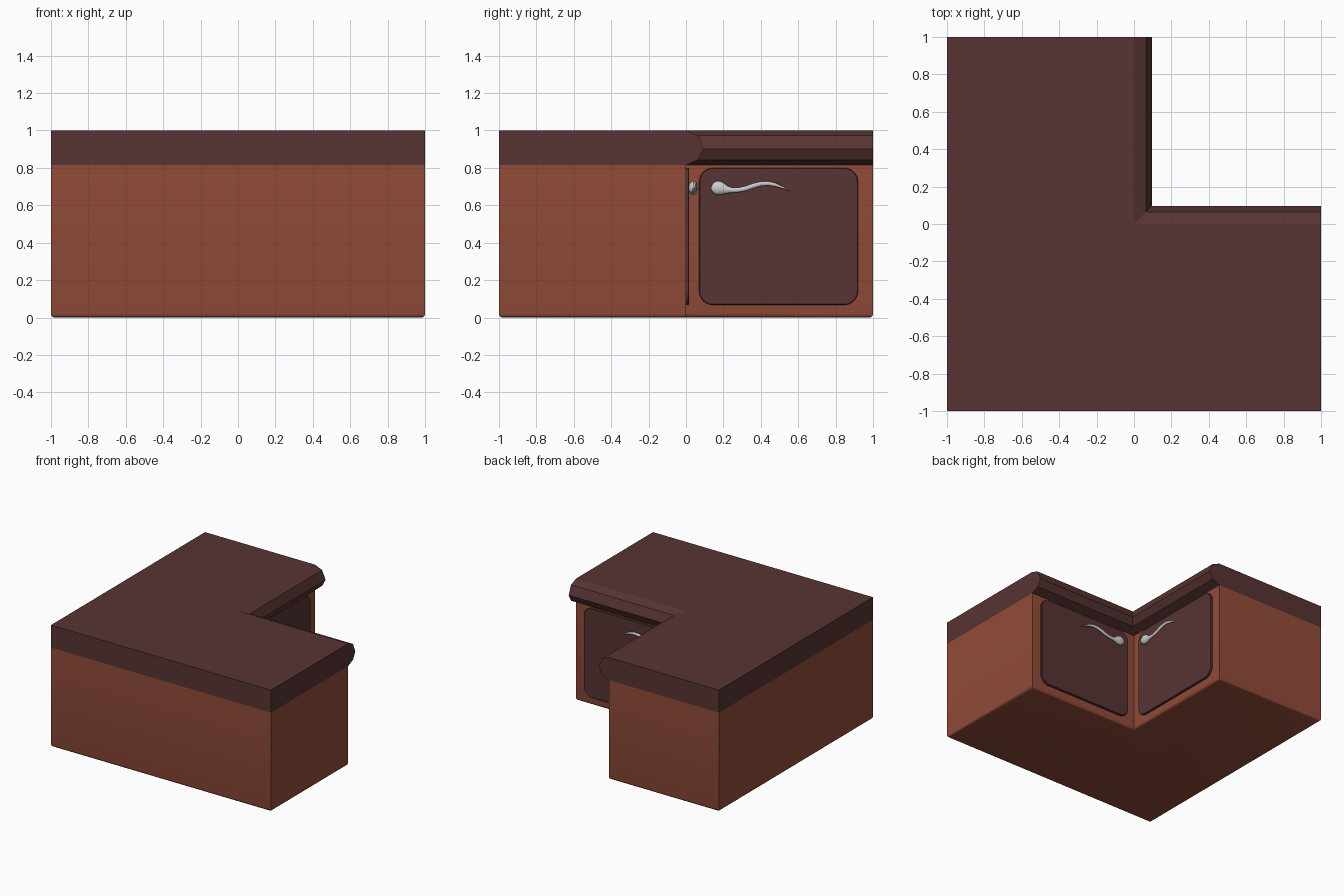
import bpy, bmesh
from math import cos, sin, pi, radians

if "Cube" in bpy.data.objects:
    bpy.data.objects.remove(bpy.data.objects["Cube"])


def material(name, rgb):
    m = bpy.data.materials.new(name)
    m.diffuse_color = (*rgb, 1)
    m.use_nodes = True
    m.node_tree.nodes["Principled BSDF"].inputs["Base Color"].default_value = m.diffuse_color
    return m


CLAY = material("clay_wood", (0.29, 0.072, 0.041))
DARK = material("dark_wood", (0.095, 0.034, 0.033))


def finish(name, bm, mat=None, smooth=None):
    bmesh.ops.recalc_face_normals(bm, faces=bm.faces)
    me = bpy.data.meshes.new(name)
    bm.to_mesh(me)
    bm.free()
    ob = bpy.data.objects.new(name, me)
    bpy.context.collection.objects.link(ob)
    if mat:
        me.materials.append(mat)
    if smooth:
        bpy.ops.object.select_all(action='DESELECT')
        ob.select_set(True)
        bpy.context.view_layer.objects.active = ob
        bpy.ops.object.shade_smooth_by_angle(angle=radians(smooth))
    return ob


def loft(rings):
    """Closed rings joined by quads and capped at both ends."""
    bm = bmesh.new()
    vs = [[bm.verts.new(p) for p in r] for r in rings]
    n = len(vs[0])
    for a, b in zip(vs, vs[1:]):
        for i in range(n):
            j = (i + 1) % n
            bm.faces.new((a[i], a[j], b[j], b[i]))
    bm.faces.new(vs[0])
    bm.faces.new(vs[-1])
    return bm


def corner_sweep(profile):
    """Sweep (offset, z) around the inside corner with a mitre on the diagonal."""
    return loft([[(1, o, z) for o, z in profile],
                 [(o, o, z) for o, z in profile],
                 [(o, 1, z) for o, z in profile]])


# Cabinet body with eased bottom edges
bm = corner_sweep([(-1, 0), (0, 0), (0, 0.815), (-1, 0.815)])
bmesh.ops.recalc_face_normals(bm, faces=bm.faces)
bottom = [e for e in bm.edges if all(v.co.z < 0.001 for v in e.verts)
          and any(f.normal.z > -0.5 for f in e.link_faces)]
bmesh.ops.bevel(bm, geom=bottom, offset=0.02, segments=3, profile=0.5,
                affect='EDGES')
finish("cabinet_body", bm, CLAY, 35)

# Worktop with faceted nose along the inside edge
finish("worktop", corner_sweep([(-1, 0.815), (0, 0.815), (0.065, 0.843),
                                (0.095, 0.90), (0.065, 0.973), (0, 1), (-1, 1)]), DARK)

# The two inner faces: local (along, out, up) to world
SIDES = {"right": lambda t, d, z: (d, t, z), "back": lambda t, d, z: (t, d, z)}


def rounded_rect(t0, t1, z0, z1, r, steps=6):
    pts = []
    for k, (t, z) in enumerate([(t1 - r, z1 - r), (t0 + r, z1 - r),
                                (t0 + r, z0 + r), (t1 - r, z0 + r)]):
        for i in range(steps + 1):
            a = (k + i / steps) * pi / 2
            pts.append((t + r * cos(a), z + r * sin(a)))
    return pts


# Handle stations: along, up, out, half height, half depth
HANDLE = [(0.134, 0.692, 0.038, 0.008, 0.012), (0.145, 0.692, 0.038, 0.028, 0.019),
          (0.162, 0.692, 0.038, 0.037, 0.023), (0.180, 0.692, 0.038, 0.038, 0.024),
          (0.200, 0.690, 0.038, 0.032, 0.022), (0.222, 0.684, 0.041, 0.020, 0.016),
          (0.245, 0.681, 0.043, 0.014, 0.012), (0.28, 0.682, 0.045, 0.013, 0.011),
          (0.32, 0.690, 0.047, 0.014, 0.011), (0.36, 0.704, 0.048, 0.014, 0.011),
          (0.40, 0.715, 0.048, 0.013, 0.010), (0.44, 0.717, 0.047, 0.012, 0.009),
          (0.48, 0.709, 0.045, 0.010, 0.008), (0.52, 0.694, 0.043, 0.006, 0.006),
          (0.557, 0.674, 0.040, 0.001, 0.001)]

for side, place in SIDES.items():
    # Door panel
    rings = []
    for inset, d in ((0, -0.005), (0, 0.013), (0.004, 0.017)):
        shape = rounded_rect(0.07 + inset, 0.92 - inset, 0.067 + inset,
                             0.80 - inset, 0.075 - inset)
        rings.append([place(t, d, z) for t, z in shape])
    finish(side + "_door", loft(rings), DARK)

    # Wavy pull handle
    rings = [[place(t, d + hd * cos(a), z + hz * sin(a))
              for a in (i * pi / 6 for i in range(12))]
             for t, z, d, hz, hd in HANDLE]
    finish(side + "_handle", loft(rings), None, 50)
